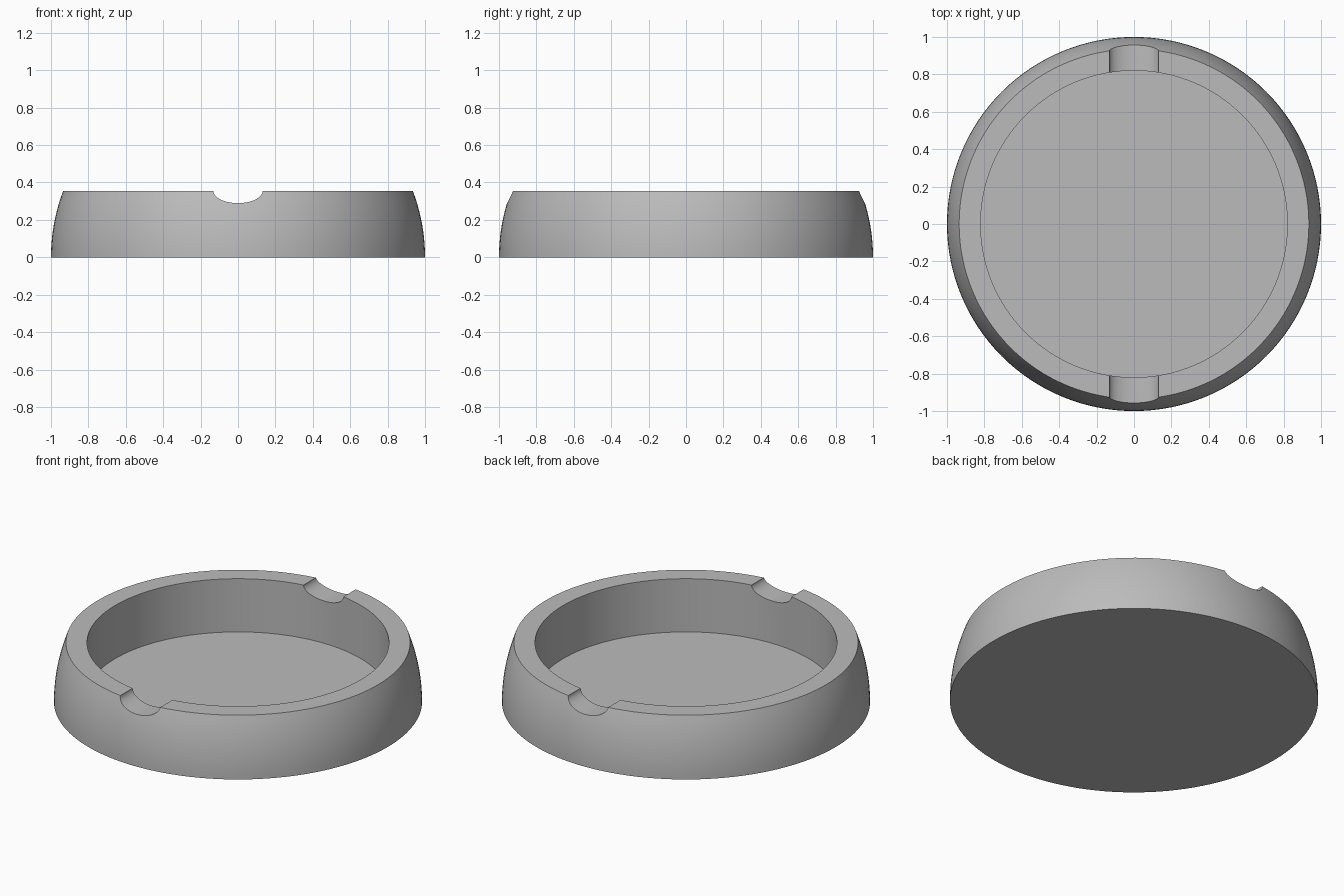
import bpy
import bmesh
import math
from mathutils import Matrix

SEGMENTS = 128
RIM_Z, FLOOR_Z, INNER_R = 0.355, 0.036, 0.82

cube = bpy.data.objects.get("Cube")
if cube:
    bpy.data.objects.remove(cube, do_unlink=True)


def make_object(name, bm):
    bmesh.ops.recalc_face_normals(bm, faces=bm.faces)
    mesh = bpy.data.meshes.new(name)
    bm.to_mesh(mesh)
    bm.free()
    obj = bpy.data.objects.new(name, mesh)
    bpy.context.collection.objects.link(obj)
    return obj


# Single grey material
grey = bpy.data.materials.new("plain grey")
grey.use_nodes = True
colour = (0.5, 0.5, 0.5, 1)
grey.diffuse_color = colour
grey.node_tree.nodes["Principled BSDF"].inputs["Base Color"].default_value = colour

# Dish: lathe a spherical outer wall, flat rim, straight inner wall and floor
wall = [RIM_Z * i / 10 for i in range(11)]
profile = [(0, 0)] + [(math.sqrt(1 - z * z), z) for z in wall]
profile += [(INNER_R, RIM_Z), (INNER_R, FLOOR_Z), (0, FLOOR_Z)]
bm = bmesh.new()
verts = [bm.verts.new((r, 0, z)) for r, z in profile]
edges = [bm.edges.new(pair) for pair in zip(verts, verts[1:])]
bmesh.ops.spin(bm, geom=verts + edges, axis=(0, 0, 1), cent=(0, 0, 0),
               angle=math.tau, steps=SEGMENTS, use_duplicate=False)
bmesh.ops.remove_doubles(bm, verts=bm.verts, dist=1e-4)
dish = make_object("dish", bm)
dish.data.materials.append(grey)

# Rest grooves: one elliptical bar cuts the front and back of the rim
bm = bmesh.new()
bmesh.ops.create_cone(bm, cap_ends=True, segments=64, radius1=1, radius2=1, depth=2.4)
bmesh.ops.transform(bm, verts=bm.verts, matrix=(
    Matrix.Translation((0, 0, RIM_Z + 0.0005)) @ Matrix.Diagonal((0.132, 1, 0.066, 1))
    @ Matrix.Rotation(math.pi / 2, 4, "X")))
cutter = make_object("groove_cutter", bm)
cutter.hide_render = True
cutter.data.materials.append(grey)

groove = dish.modifiers.new("grooves", "BOOLEAN")
groove.operation = "DIFFERENCE"
groove.solver = "EXACT"
groove.object = cutter

# Apply the cut, then smooth the curved walls and keep the rims crisp
bpy.ops.object.select_all(action="DESELECT")
dish.select_set(True)
bpy.context.view_layer.objects.active = dish
bpy.ops.object.modifier_apply(modifier=groove.name)
bpy.data.objects.remove(cutter, do_unlink=True)
bpy.ops.object.shade_smooth_by_angle(angle=math.radians(30))
